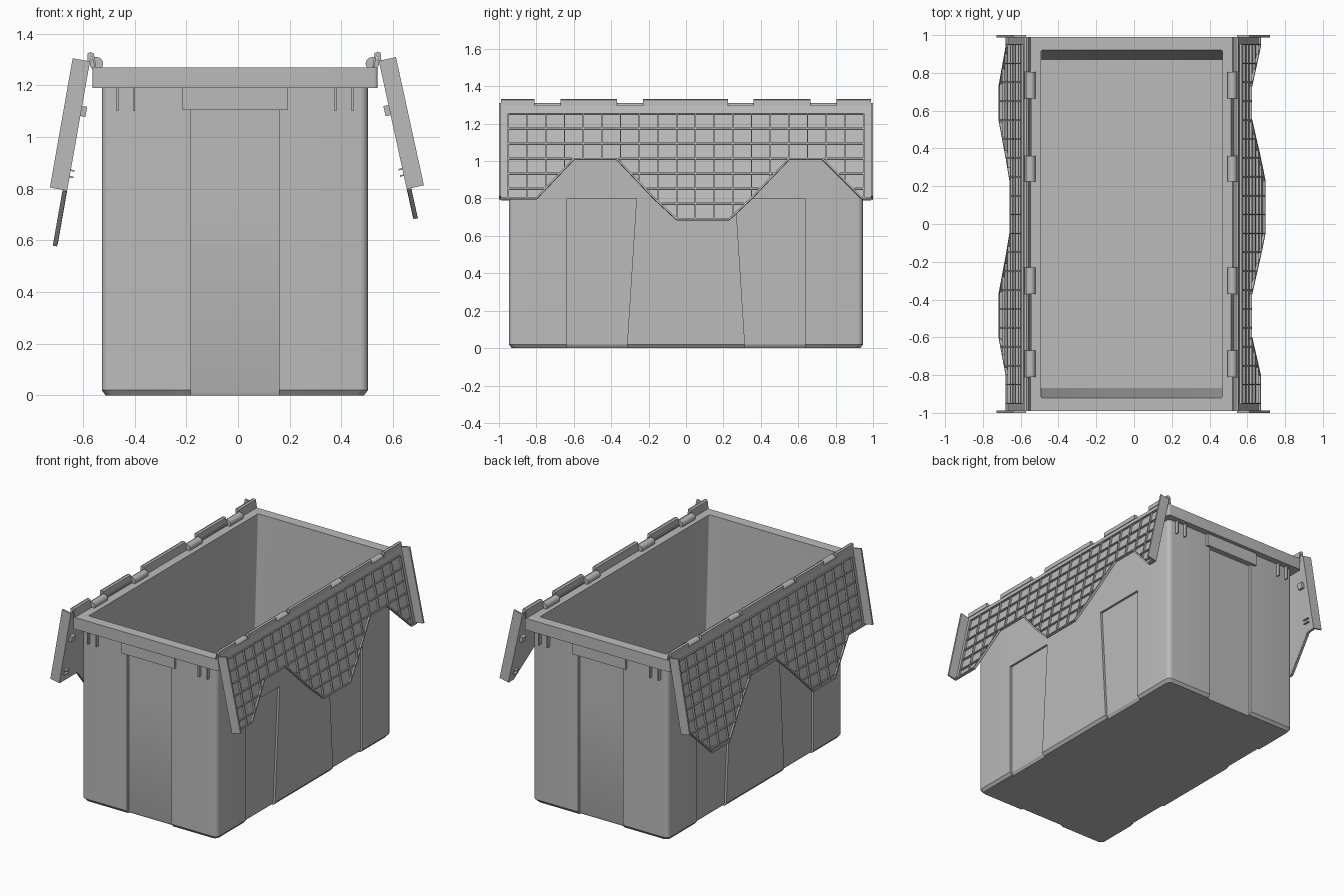
import bpy, bmesh, math
from mathutils import Vector

cube = bpy.data.objects.get("Cube")
if cube:
    bpy.data.objects.remove(cube)

grey = bpy.data.materials.new("light_grey_plastic")
grey.use_nodes = True
COLOUR = (0.5, 0.5, 0.5, 1)
grey.diffuse_color = COLOUR
grey.node_tree.nodes["Principled BSDF"].inputs["Base Color"].default_value = COLOUR

CX = -0.012  # centre line of the tub


def finish(name, bm, smooth=True):
    bmesh.ops.recalc_face_normals(bm, faces=bm.faces)
    mesh = bpy.data.meshes.new(name)
    bm.to_mesh(mesh)
    bm.free()
    mesh.materials.append(grey)
    obj = bpy.data.objects.new(name, mesh)
    bpy.context.collection.objects.link(obj)
    if smooth:
        bpy.ops.object.select_all(action='DESELECT')
        obj.select_set(True)
        bpy.context.view_layer.objects.active = obj
        bpy.ops.object.shade_smooth_by_angle(angle=math.radians(30))
    return obj


def prism(bm, outline, lo, hi, place):
    """Extrude a 2D outline from lo to hi; place maps (a, b, depth) to space."""
    low = [bm.verts.new(place(a, b, lo)) for a, b in outline]
    high = [bm.verts.new(place(a, b, hi)) for a, b in outline]
    bm.faces.new(low)
    bm.faces.new(high)
    n = len(outline)
    for i in range(n):
        j = (i + 1) % n
        bm.faces.new((low[i], low[j], high[j], high[i]))


def rect(a0, a1, b0, b1):
    return [(a0, b0), (a1, b0), (a1, b1), (a0, b1)]


# --- Tub: lofted plan rings with recessed panels, rim and hollow inside ---
def plan(z, hx, hy, side=0.0, end=0.0, waist=0.27, r=0.03):
    quarter = [(hx, waist), (hx - side, waist), (hx - side, 0.635), (hx, 0.635)]
    for i in range(6):
        t = math.radians(90 * i / 5)
        quarter.append((hx - r + r * math.cos(t), hy - r + r * math.sin(t)))
    quarter += [(0.17, hy), (0.17, hy - end)]
    ring = quarter + [(-x, y) for x, y in reversed(quarter)]
    ring += [(-x, -y) for x, y in ring]
    return [(x + CX, y, z) for x, y in ring]


BX, BY = 0.515, 0.947
rings = [
    plan(0, BX - 0.015, BY - 0.015, 0.012, 0.012, 0.315),
    plan(0.02, BX, BY, 0.015, 0.02, 0.315),
    plan(0.8, BX, BY, 0.015, 0.02, 0.265),
    plan(0.8, BX, BY, 0, 0.02, 0.265),
    plan(1.105, BX, BY, 0, 0.02),
    plan(1.105, BX, BY),
    plan(1.19, BX, BY),
    plan(1.19, 0.552, 0.99, r=0.012),
    plan(1.27, 0.552, 0.99, r=0.012),
    plan(1.27, 0.48, 0.92, r=0.006),
    plan(0.03, 0.48, 0.868, r=0.006),
]
bm = bmesh.new()
loops = [[bm.verts.new(p) for p in ring] for ring in rings]
for a, b in zip(loops, loops[1:]):
    for i in range(len(a)):
        j = (i + 1) % len(a)
        bm.faces.new((a[i], a[j], b[j], b[i]))
bm.faces.new(loops[0])
bm.faces.new(loops[-1])
bmesh.ops.remove_doubles(bm, verts=bm.verts, dist=0.00001)
finish("tub", bm)

# --- Hand grips and stiffening fins below the rim at both ends ---
for side, label in ((-1, "front"), (1, "back")):
    def at_end(x, z, d, side=side):
        return Vector((x + CX, side * (BY + d), z))
    bm = bmesh.new()
    prism(bm, rect(-0.203, 0.203, 1.105, 1.195), -0.02, 0.018, at_end)
    finish(label + "_hand_grip", bm)
    bm = bmesh.new()
    for x in (-0.455, -0.39, 0.39, 0.455):
        prism(bm, rect(x - 0.004, x + 0.004, 1.1, 1.195), -0.01, 0.025, at_end)
    finish(label + "_rim_fins", bm)

# --- Interlocking edge shared by the two lid flaps: (y, offset) ---
EDGE = [(-1, 0), (-0.8, 0), (-0.6, -0.215), (-0.37, -0.215), (-0.17, 0), (-0.05, 0.115),
        (0.23, 0.115), (0.35, 0), (0.55, -0.215), (0.73, -0.215), (0.94, 0), (1, 0)]
HINGES = [(-0.81, -0.67), (-0.37, -0.23), (0.225, 0.36), (0.665, 0.805)]
LENGTH = 0.508


def edge_offset(y):
    for (y0, o0), (y1, o1) in zip(EDGE, EDGE[1:]):
        if y <= y1:
            return o0 + (o1 - o0) * (y - y0) / (y1 - y0)
    return 0


def bar(bm, p, q, width, lo, hi, place):
    p, q = Vector(p), Vector(q)
    d = (q - p).normalized() * width / 2
    n = Vector((-d.y, d.x))
    prism(bm, [tuple(v) for v in (p + n, q + n, q - n, p - n)], lo, hi, place)


def lid_flap(label, sx, x0, z0, tilt, sign):
    sin, cos = math.sin(tilt), math.cos(tilt)

    def place(y, v, w):
        return Vector((sx * (x0 + v * sin + w * cos), y, z0 - v * cos + w * sin))

    def reach(y):
        return LENGTH + sign * edge_offset(y)

    # Thin panel with toothed lower edge
    bm = bmesh.new()
    lower = [(y * 0.99 if abs(y) == 1 else y, LENGTH + sign * o) for y, o in EDGE]
    prism(bm, [(0.99, 0), (-0.99, 0)] + lower, 0, 0.006, place)
    finish(label + "_flap_panel", bm, False)

    # Rib lattice and raised border on the outer face
    bm = bmesh.new()
    top = 0.045
    for i in range(20):
        y = -0.95 + 0.1 * i
        bar(bm, (y, top), (y, reach(y)), 0.007, 0.004, 0.018, place)
    for k in range(9):
        v = top + 0.082 * k
        start = None
        for i in range(192):
            y = -0.95 + 0.01 * i
            inside = i < 191 and reach(y) > v + 0.005
            if inside and start is None:
                start = y
            elif not inside and start is not None:
                if y - start > 0.03:
                    bar(bm, (start, v), (y - 0.01, v), 0.007, 0.004, 0.018, place)
                start = None
    for p, q in zip(lower, lower[1:]):
        bar(bm, p, q, 0.009, 0.001, 0.018, place)
    finish(label + "_flap_ribs", bm, False)

    # End plates with small catches on the inner edge
    bm = bmesh.new()
    for s in (-1, 1):
        prism(bm, rect(s * 0.988, s, 0, LENGTH), 0, 0.068, place)
        prism(bm, rect(s * 0.93, s * 0.97, 0.175, 0.215), -0.02, 0.002, place)
        for v in (0.425, 0.45):
            prism(bm, rect(s * 0.93, s * 0.97, v, v + 0.006), -0.015, 0.002, place)
    finish(label + "_flap_end_plates", bm, False)

    # Folded top lip, interrupted at the hinges
    bm = bmesh.new()
    stops = [-0.99] + [y for pair in HINGES for y in pair] + [0.99]
    profile = [(0, 0.01), (-0.03, 0.014), (-0.036, 0.002), (-0.032, -0.01),
               (0.018, -0.028), (0.02, -0.022), (-0.022, -0.004), (0, 0)]
    for y0, y1 in zip(stops[::2], stops[1::2]):
        prism(bm, profile, y0, y1, lambda v, w, y: place(y, v, w))
    finish(label + "_flap_lip", bm, False)

    # Hinge knuckles on the rim, joined by thin pins
    bm = bmesh.new()
    hx = x0 - 0.025

    def tube(r, y0, y1, sides):
        circle = [(r * math.cos(math.tau * i / sides), r * math.sin(math.tau * i / sides))
                  for i in range(sides)]
        prism(bm, circle, y0, y1, lambda a, b, y: Vector((sx * (hx + a), y, 1.284 + b)))

    for y0, y1 in HINGES:
        tube(0.026, y0, y1, 16)
    for first, last in (HINGES[:2], HINGES[2:]):
        tube(0.006, first[1], last[0], 8)
    finish(label + "_hinge_knuckles", bm)


lid_flap("left", 1, 0.545, 1.295, math.radians(12.3), 1)
lid_flap("right", -1, 0.573, 1.293, math.radians(10), -1)
